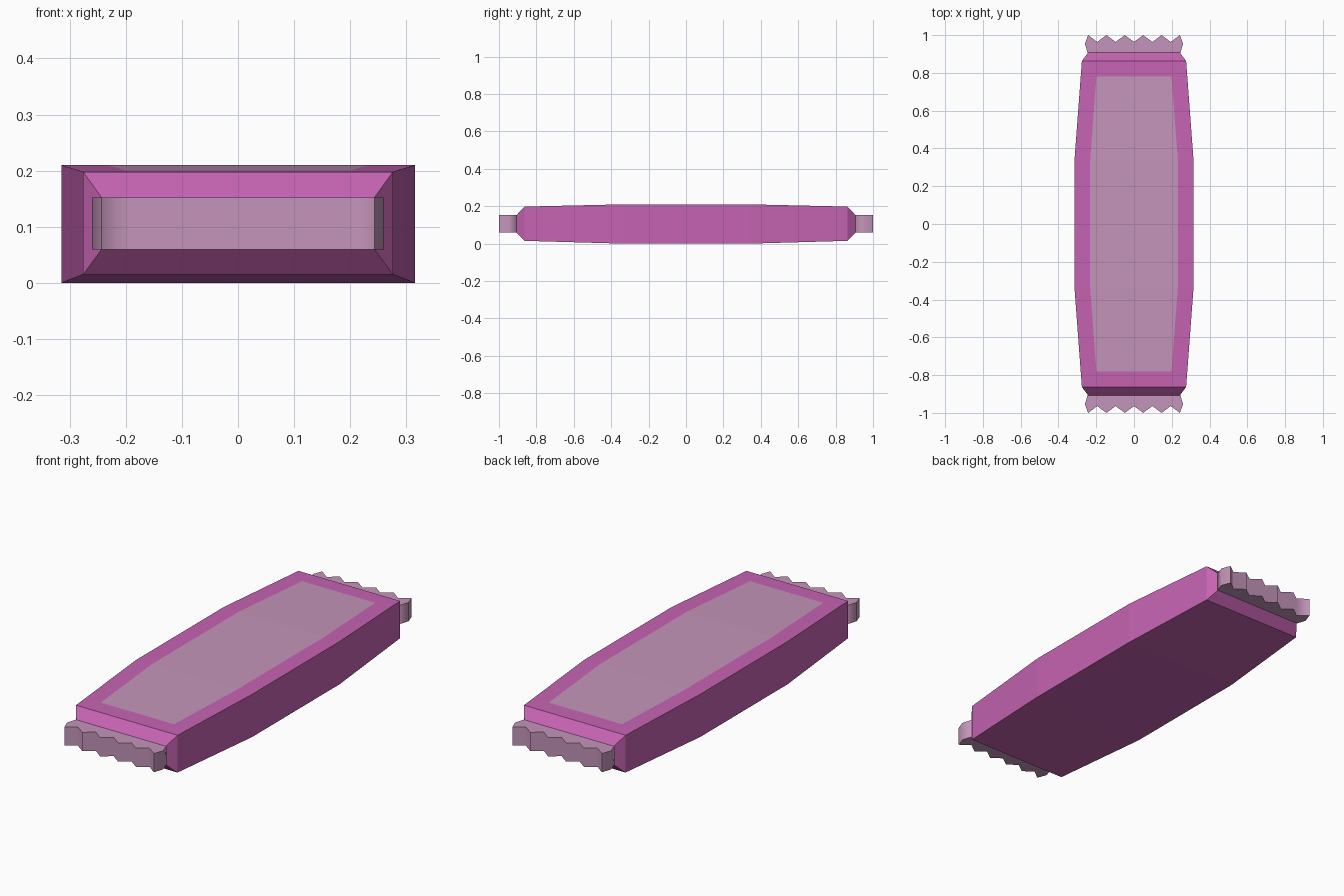
import bpy
import bmesh
import math

cube = bpy.data.objects.get("Cube")
if cube:
    bpy.data.objects.remove(cube, do_unlink=True)


def material(name, rgb):
    mat = bpy.data.materials.new(name)
    mat.use_nodes = True
    mat.diffuse_color = (*rgb, 1)
    mat.node_tree.nodes["Principled BSDF"].inputs["Base Color"].default_value = (*rgb, 1)
    return mat


def make_object(name, bm, mats):
    bmesh.ops.recalc_face_normals(bm, faces=bm.faces)
    mesh = bpy.data.meshes.new(name)
    bm.to_mesh(mesh)
    bm.free()
    for mat in mats:
        mesh.materials.append(mat)
    obj = bpy.data.objects.new(name, mesh)
    bpy.context.collection.objects.link(obj)
    return obj


magenta = material("magenta wrapper", (0.565, 0.125, 0.445))
mauve = material("dusty mauve", (0.55, 0.30, 0.49))

# Wrapper body: rectangular sections lofted along y (y, half width, bottom, top)
half = [(0.907, 0.243, 0.06, 0.152), (0.863, 0.276, 0.015, 0.198), (0.34, 0.315, 0, 0.21)]
sections = [(-y, w, lo, hi) for y, w, lo, hi in half] + half[::-1]
bm = bmesh.new()
rings = [[bm.verts.new(p) for p in ((-w, y, lo), (w, y, lo), (w, y, hi), (-w, y, hi))]
         for y, w, lo, hi in sections]
for a, b in zip(rings, rings[1:]):
    for i in range(4):
        j = (i + 1) % 4
        bm.faces.new((a[i], a[j], b[j], b[i]))
bm.faces.new(rings[0])
bm.faces.new(rings[-1])
bmesh.ops.recalc_face_normals(bm, faces=bm.faces)

# Label panel inset into the three upper faces
top = [f for f in bm.faces if f.normal.z > 0.95]
bmesh.ops.inset_region(bm, faces=top, thickness=0.083, depth=0, use_even_offset=True)
for f in top:
    f.material_index = 1
make_object("wrapper_body", bm, [magenta, mauve])


# Crimped ends with a zigzag edge
def crimp(name, side):
    teeth = 5
    outline = [(-0.243, 0.9), (-0.26, 0.953)]
    for i in range(2 * teeth + 1):
        outline.append((-0.243 + 0.486 * i / (2 * teeth), 0.964 if i % 2 else 1.0))
    outline += [(0.26, 0.953), (0.243, 0.9)]
    bm = bmesh.new()
    base = bm.faces.new([bm.verts.new((x, side * y, 0.06)) for x, y in outline])
    result = bmesh.ops.extrude_face_region(bm, geom=[base], use_keep_orig=True)
    new_verts = [g for g in result["geom"] if isinstance(g, bmesh.types.BMVert)]
    bmesh.ops.translate(bm, verts=new_verts, vec=(0, 0, 0.092))
    obj = make_object(name, bm, [mauve])
    bpy.ops.object.select_all(action="DESELECT")
    obj.select_set(True)
    bpy.context.view_layer.objects.active = obj
    bpy.ops.object.shade_smooth_by_angle(angle=math.radians(80))


crimp("front_crimp", -1)
crimp("back_crimp", 1)
